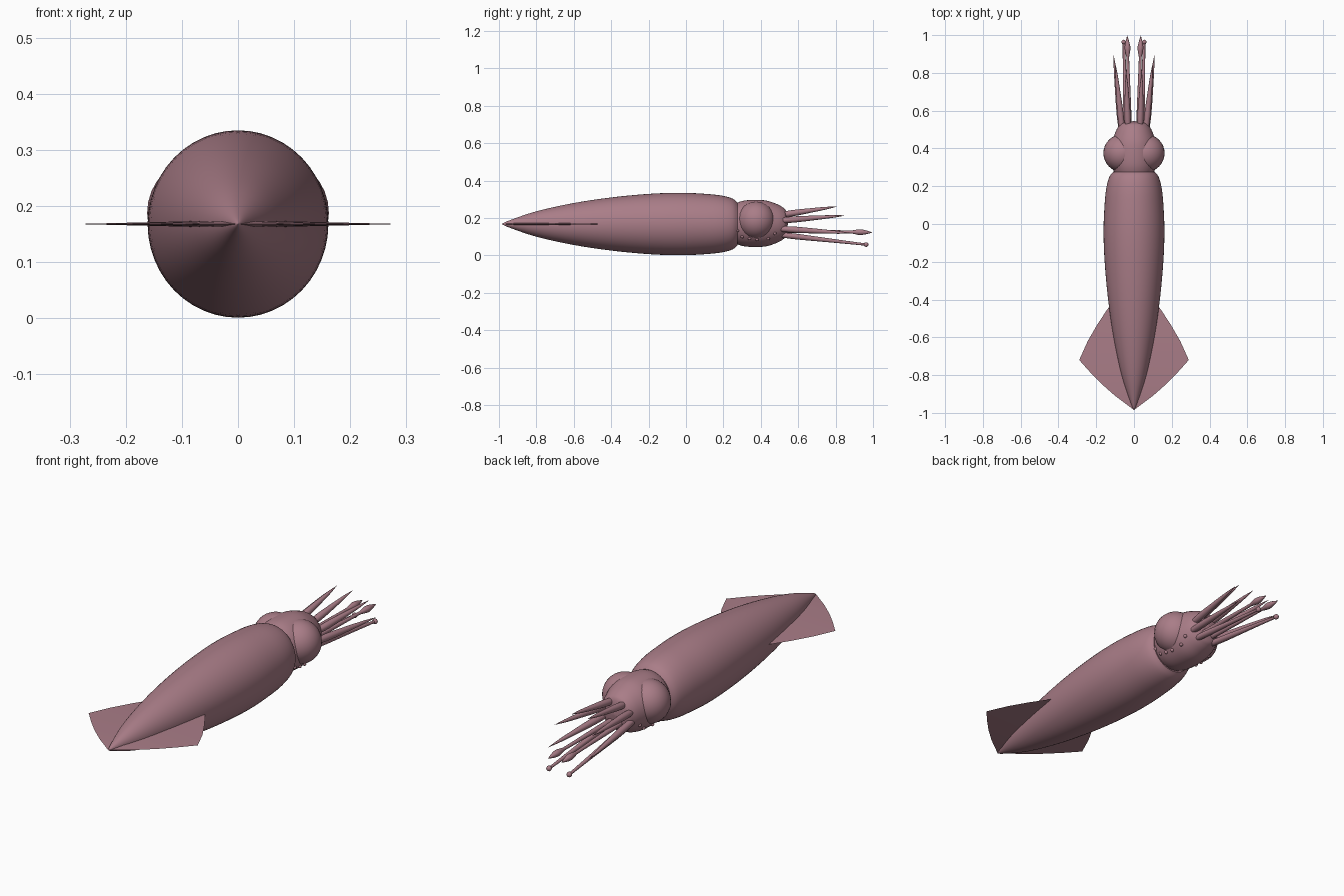
import bpy, bmesh, math
from mathutils import Vector

cube = bpy.data.objects.get("Cube")
if cube:
    bpy.data.objects.remove(cube, do_unlink=True)

skin = bpy.data.materials.new("dusky pink skin")
skin.use_nodes = True
COLOUR = (0.40, 0.205, 0.245, 1)
skin.diffuse_color = COLOUR
skin.node_tree.nodes["Principled BSDF"].inputs["Base Color"].default_value = COLOUR
AXIS_Z = 0.168


def finish(name, bm, angle=50):
    bmesh.ops.recalc_face_normals(bm, faces=bm.faces)
    mesh = bpy.data.meshes.new(name)
    bm.to_mesh(mesh)
    bm.free()
    mesh.materials.append(skin)
    obj = bpy.data.objects.new(name, mesh)
    bpy.context.collection.objects.link(obj)
    bpy.ops.object.select_all(action='DESELECT')
    obj.select_set(True)
    bpy.context.view_layer.objects.active = obj
    bpy.ops.object.shade_smooth_by_angle(angle=math.radians(angle))
    return obj


def smooth_profile(points, steps=4):
    """Catmull-Rom resampling of (along, radius) pairs."""
    p = [points[0]] + points + [points[-1]]
    out = []
    for a, b, c, d in zip(p, p[1:], p[2:], p[3:]):
        for i in range(steps):
            t = i / steps
            out.append(tuple(0.5 * (2 * q + (r - o) * t + (2 * o - 5 * q + 4 * r - s) * t * t
                             + (3 * q - o - 3 * r + s) * t ** 3) for o, q, r, s in zip(a, b, c, d)))
    return out + [points[-1]]


def tube(name, start, end, profile, sides, flat=1.0):
    """Surface of revolution: profile is (fraction of length, radius)."""
    start, end = Vector(start), Vector(end)
    along = (end - start).normalized()
    up = (Vector((0, 0, 1)) - along * along.z).normalized()
    side = along.cross(up)
    bm = bmesh.new()
    rings = []
    for t, r in profile:
        c = start.lerp(end, t)
        rings.append([bm.verts.new(c + max(r, 0.0002) * (up * math.sin(a) + side * flat * math.cos(a)))
                      for a in (math.tau * k / sides for k in range(sides))])
    for lo, hi in zip(rings, rings[1:]):
        for k in range(sides):
            n = (k + 1) % sides
            bm.faces.new((lo[k], lo[n], hi[n], hi[k]))
    bm.faces.new(rings[0])
    bm.faces.new(rings[-1])
    return finish(name, bm)


def ball(name, centre, radius, segments=32):
    bm = bmesh.new()
    bmesh.ops.create_uvsphere(bm, u_segments=segments, v_segments=segments // 2, radius=radius)
    bmesh.ops.translate(bm, verts=bm.verts, vec=centre)
    return finish(name, bm)


# Mantle: long torpedo body, pointed at the front, with a rolled rear lip
mantle = smooth_profile([(-0.985, 0.0), (-0.95, 0.017), (-0.8, 0.068), (-0.6, 0.112), (-0.4, 0.142),
                         (-0.2, 0.161), (-0.03, 0.167), (0.12, 0.16), (0.2, 0.15),
                         (0.25, 0.135), (0.275, 0.115)])
mantle += [(0.272, 0.1), (0.24, 0.09)]
tube("mantle", (0, 0, AXIS_Z), (0, 1, AXIS_Z), mantle, 48, 0.965)

# Head
head = smooth_profile([(0.22, 0.09), (0.265, 0.108), (0.31, 0.122), (0.37, 0.126), (0.43, 0.122),
                       (0.48, 0.106), (0.515, 0.088), (0.535, 0.065), (0.545, 0.0)])
tube("head", (0, 0, 0.171), (0, 1, 0.171), head, 40, 0.95)

# Arms: widest near the base, tapering to a point
arm_profile = smooth_profile([(0, 0.015), (0.2, 0.0165), (0.5, 0.0125), (0.8, 0.007), (1, 0.0)], 3)
club_profile = smooth_profile([(0, 0.013), (0.3, 0.011), (0.72, 0.0075), (0.78, 0.009),
                               (0.86, 0.0155), (0.93, 0.01), (1, 0.0)], 3)
stalk_profile = smooth_profile([(0, 0.014), (0.2, 0.015), (0.6, 0.01), (1, 0.006)], 3)
arms = [("upper_arm", (0.032, 0.51, 0.217), (0.042, 0.81, 0.262), arm_profile),
        ("side_arm", (0.064, 0.51, 0.187), (0.1, 0.855, 0.214), arm_profile),
        ("lower_arm", (0.068, 0.51, 0.142), (0.108, 0.895, 0.118), arm_profile),
        ("club_tentacle", (0.024, 0.51, 0.133), (0.036, 0.998, 0.123), club_profile),
        ("bottom_arm", (0.042, 0.51, 0.11), (0.054, 0.962, 0.058), stalk_profile)]

# Light organs under each eye, as (y, z)
spots = [(0.275, 0.133), (0.3, 0.1), (0.34, 0.09), (0.38, 0.085), (0.44, 0.09), (0.475, 0.118)]
EYE = Vector((0.062, 0.375, 0.188))

# Fin outline from the hidden mantle root to the pointed tip, as (x, y)
fin_edge = [(0.07, -0.36), (0.14, -0.45), (0.193, -0.53), (0.245, -0.62), (0.29, -0.72), (0.232, -0.785),
            (0.17, -0.848), (0.1, -0.91), (0.0, -0.985)]

for label, s in (("left", 1), ("right", -1)):
    for name, a, b, profile in arms:
        tube(f"{label}_{name}", (s * a[0], a[1], a[2]), (s * b[0], b[1], b[2]), profile, 16)
    ball(f"{label}_bottom_arm_tip", (s * 0.054, 0.963, 0.058), 0.0125, 16)

    ball(f"{label}_eye", (s * EYE.x, EYE.y, EYE.z), 0.1)
    for i, (y, z) in enumerate(spots):
        eye_sq = 0.01 - (y - EYE.y) ** 2 - (z - EYE.z) ** 2
        head_r = min(head, key=lambda p: abs(p[0] - y))[1]
        x = 0.95 * math.sqrt(max(head_r ** 2 - (z - 0.171) ** 2, 0))
        if eye_sq > 0:
            x = max(x, EYE.x + math.sqrt(eye_sq))
        ball(f"{label}_light_organ_{i + 1}", (s * x, y, z), 0.0085, 12)

    # Fin: thin blade, thickest along the root and sharp at the rim
    bm = bmesh.new()
    rim = [bm.verts.new((s * x, y, AXIS_Z)) for x, y in fin_edge]
    for h in (0.007, -0.007):
        root = [bm.verts.new((0, y, AXIS_Z + h)) for x, y in fin_edge[:-1]] + [rim[-1]]
        for i in range(len(rim) - 1):
            quad = [root[i], rim[i], rim[i + 1]]
            if root[i + 1] is not rim[i + 1]:
                quad.append(root[i + 1])
            bm.faces.new(quad)
    finish(f"{label}_fin", bm)
